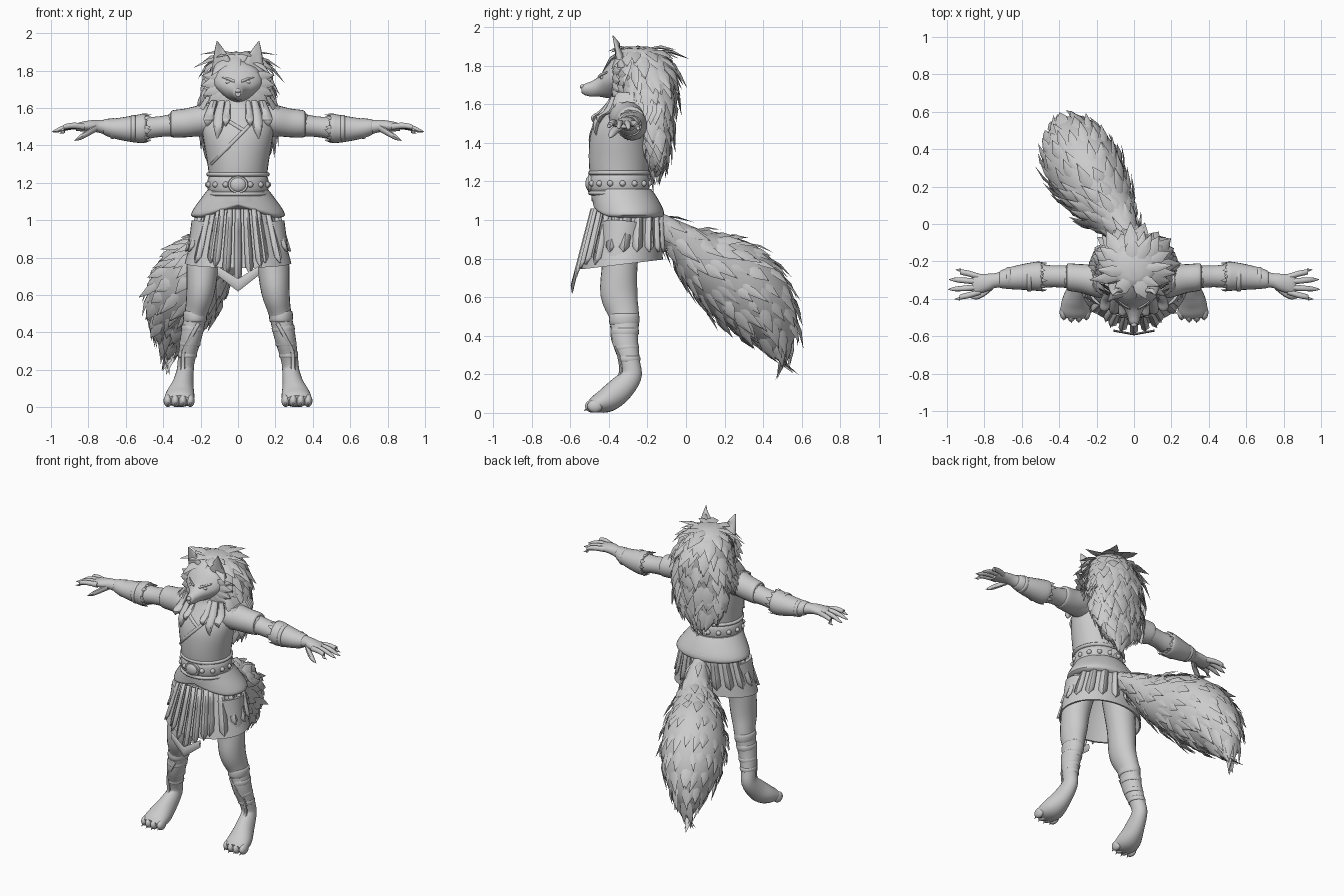
import bpy, bmesh, random
from math import sin, cos, pi, radians
from mathutils import Vector as V
from mathutils.bvhtree import BVHTree

random.seed(4)
old = bpy.data.objects.get("Cube")
if old:
    bpy.data.objects.remove(old)

grey = bpy.data.materials.new("plain grey")
grey.use_nodes = True
grey.diffuse_color = (0.6, 0.6, 0.6, 1)
grey.node_tree.nodes["Principled BSDF"].inputs["Base Color"].default_value = (0.6, 0.6, 0.6, 1)
parts = []
X, Y, Z = V((1, 0, 0)), V((0, 1, 0)), V((0, 0, 1))


def finish(name, bm, mirror=False, thick=0):
    bmesh.ops.recalc_face_normals(bm, faces=bm.faces)
    me = bpy.data.meshes.new(name)
    bm.to_mesh(me)
    bm.free()
    me.materials.append(grey)
    ob = bpy.data.objects.new(name, me)
    bpy.context.collection.objects.link(ob)
    if thick:
        ob.modifiers.new("Thickness", 'SOLIDIFY').thickness = thick
    if mirror:
        ob.modifiers.new("Mirror", 'MIRROR')
    parts.append(ob)
    return ob


def spline(rows, sub):
    # Catmull-Rom through rows of (x, y, z, radius u, radius v)
    out = []
    for i in range(len(rows) - 1):
        p, q = rows[i], rows[i + 1]
        o, r = rows[max(i - 1, 0)], rows[min(i + 2, len(rows) - 1)]
        for k in range(sub):
            t = k / sub
            out.append([b + t * (c - a + t * (2*a - 5*b + 4*c - d + t * (3*b - 3*c + d - a))) / 2
                        for a, b, c, d in zip(o, p, q, r)])
    return out + [list(rows[-1])]


def loft(name, rows, axis='Z', n=24, sub=4, mirror=False, mod=None):
    # tube of elliptical rings; axis T follows the path
    bm, rings = bmesh.new(), []
    path = spline(rows, sub)
    for i, r in enumerate(path):
        if axis == 'T':
            t = V(path[min(i + 1, len(path) - 1)][:3]) - V(path[max(i - 1, 0)][:3])
            v = t.cross(X).normalized()
            u = v.cross(t).normalized()
        else:
            u, v = {'X': (Y, Z), 'Y': (X, Z), 'Z': (X, Y)}[axis]
        ring = []
        for k in range(n):
            a = 2 * pi * k / n
            p = V(r[:3]) + u * cos(a) * max(r[3], .001) + v * sin(a) * max(r[4], .001)
            ring.append(mod(p) if mod else p)
        rings.append([bm.verts.new(p) for p in ring])
    for a, b in zip(rings, rings[1:]):
        for k in range(n):
            bm.faces.new((a[k], a[k - 1], b[k - 1], b[k]))
    bm.faces.new(rings[0])
    bm.faces.new(rings[-1])
    pts = [[v.co.copy() for v in ring] for ring in rings]
    return finish(name, bm, mirror), pts


def band(name, c, axis, a, b, h, mirror=False):
    # rounded hoop or cuff
    d = {'X': X, 'Y': Y, 'Z': Z}[axis]
    rows = [(*(V(c) + d * h * t), a * s, b * s) for t, s in
            ((-.5, .9), (-.4, .99), (0, 1.03), (.4, .99), (.5, .9))]
    return loft(name, rows, axis, sub=2, mirror=mirror)


def ball(name, c, size, mirror=False):
    bm = bmesh.new()
    bmesh.ops.create_uvsphere(bm, u_segments=16, v_segments=10, radius=1)
    bmesh.ops.scale(bm, vec=size, verts=bm.verts)
    bmesh.ops.translate(bm, vec=c, verts=bm.verts)
    return finish(name, bm, mirror)


def tuft(bm, p, d, n, length, w):
    # ridged, pointed lock of fur
    d = d.normalized()
    s = d.cross(n).normalized()
    n = s.cross(d)
    mid = p + d * length * .45 + n * w * .12
    l0, r0, m0 = p - s * w * .35, p + s * w * .35, p + n * w * .1
    l1, r1, m1 = mid - s * w * .5, mid + s * w * .5, mid + n * w * .2
    tip = p + d * length
    l0, r0, m0, l1, r1, m1, tip = [bm.verts.new(q) for q in (l0, r0, m0, l1, r1, m1, tip)]
    for f in ((l0, m0, m1, l1), (m0, r0, r1, m1), (l1, m1, tip), (m1, r1, tip),
              (l0, l1, r1, r0), (l1, tip, r1), (l0, r0, m0)):
        bm.faces.new(f)


def fur(name, rings, step, count, length, width, flare, mirror=False, keep=lambda p: True):
    # rows of overlapping locks flowing along a loft
    bm = bmesh.new()
    for i in range(1, len(rings) - 1, step):
        ring, nxt = rings[i], rings[i + 1]
        mid = sum(ring, V()) / len(ring)
        size = sum((p - mid).length for p in ring) / len(ring)
        m = max(5, int(count * min(1, size / .15)))
        for k in range(m):
            j = int((k + random.random() * .8 + .5 * (i // step % 2)) / m * len(ring)) % len(ring)
            p = ring[j]
            side = (ring[j - 1] - ring[(j + 1) % len(ring)]).normalized()
            flow = (nxt[j] - p).normalized()
            out = side.cross(flow).normalized()
            if out.dot(p - mid) < 0:
                out = -out
            if keep(p):
                d = flow + out * flare * random.uniform(.3, 1.5) + side * random.uniform(-.2, .2)
                tuft(bm, p - out * .01, d, out, length * random.uniform(.7, 1.25), width * random.uniform(.7, 1.2))
    return finish(name, bm, mirror)


# Torso and neck
torso, _ = loft("tunic_body", [
    (0, -.34, 1.1, .17, .15), (0, -.345, 1.2, .155, .15), (0, -.347, 1.3, .163, .157),
    (0, -.345, 1.42, .183, .155), (0, -.335, 1.5, .19, .14), (0, -.325, 1.57, .16, .105),
    (0, -.33, 1.63, .08, .07), (0, -.33, 1.72, .075, .07)], n=32)
tree = BVHTree.FromPolygons([v.co for v in torso.data.vertices], [p.vertices for p in torso.data.polygons])


def chest(x, z):
    return tree.ray_cast(V((x, -1, z)), Y)[0]


def trim(name, x0, z0, x1, z1, w):
    pts = [chest(x0 + (x1 - x0) * t / 8, z0 + (z1 - z0) * t / 8) for t in range(9)]
    loft(name, [(*p, w, .007) for p in pts], 'T', n=10, sub=2)


trim("tunic_overlap", .11, 1.56, -.14, 1.3, .01)
trim("tunic_collar", -.1, 1.56, .03, 1.48, .01)

# Belt, studs and buckle
for nm, z, h, g in (("belt", 1.19, .1, 0), ("belt_lower_rim", 1.14, .025, .005), ("belt_upper_rim", 1.245, .025, .005)):
    band(nm, (0, -.345, z), 'Z', .16 + g, .153 + g, h)
for k in range(14):
    a = -pi / 2 + (k + 1) * 2 * pi / 15
    ball("belt_stud", (.162 * cos(a), -.345 + .155 * sin(a), 1.19), (.016, .016, .016))
ball("buckle", (0, -.5, 1.19), (.045, .022, .04))
loft("buckle_ring", [(0, -.49, 1.19, .055, .048), (0, -.508, 1.19, .052, .045)], 'Y', sub=1)


# Hip cloth with a raised front edge
def lift(p):
    f = max(0, 1 - abs(p.x) / .2) * (p.y < -.3) * max(0, 1.12 - p.z)
    return p + Z * f * .6


loft("hip_cloth", [(0, -.335, 1.16, .165, .155), (0, -.32, 1.12, .195, .168), (0, -.302, 1.06, .238, .182),
                   (0, -.298, 1.025, .25, .183), (0, -.3, 1.01, .22, .165)], n=40, sub=3, mod=lift)

# Hollow skirt, lower at the front
skirt = [(0, -.30, 1.06, .2, .165), (0, -.315, .92, .245, .19), (0, -.33, .77, .285, .21),
         (0, -.33, .77, .275, .2), (0, -.315, .9, .235, .18), (0, -.3, 1.0, .2, .15)]
loft("skirt", skirt, n=48, sub=1, mod=lambda p: p + Z * .12 * (p.y + .33) * (p.z < .8))


def strap(name, ang, t1, w, gap):
    # pointed strip lying on the skirt
    bm, prev = bmesh.new(), None
    side = V((-sin(ang), cos(ang), 0))
    out = V((cos(ang), sin(ang), 0))
    for t, s in ((0, .7), (.3, .85), (.65, 1), (.88, 1), (1, .03)):
        q = t * t1
        p = V(((.2 + .085 * q) * cos(ang), -.30 - .03 * q + (.165 + .045 * q) * sin(ang), 1.06 - .29 * q)) + out * gap
        row = [bm.verts.new(p + side * w * s * f + out * h) for f, h in ((-.5, -.004), (0, .008), (.5, -.004))]
        for i in range(2 if prev else 0):
            bm.faces.new((prev[i], prev[i + 1], row[i + 1], row[i]))
        prev = row
    finish(name, bm, thick=.008)


for k in range(18):
    a = -pi / 2 + (k + .5) * 2 * pi / 18
    if sin(a) > -.9:
        strap("skirt_strap", a, 1.0 if sin(a) < -.4 else .78, .055, .01)
for k, t in ((-2, 1.08), (-1, 1.22), (0, 1.38), (1, 1.22), (2, 1.08)):
    strap("front_strap", -pi / 2 + k * .2, t, .044, .022)
loft("front_panel_point", [(-.11, -.57, .73, .006, .025), (0, -.59, .652, .006, .034), (.11, -.57, .73, .006, .025)],
     'X', n=8, sub=1)

# Legs with raised hocks
loft("legs", [(.15, -.33, .98, .1, .11), (.185, -.343, .78, .088, .093), (.2, -.348, .62, .076, .096),
              (.225, -.32, .5, .06, .077), (.25, -.316, .38, .057, .068), (.275, -.29, .26, .046, .052),
              (.283, -.285, .19, .046, .055), (.295, -.345, .118, .058, .067), (.308, -.41, .067, .076, .064),
              (.315, -.47, .045, .078, .045), (.317, -.5, .037, .06, .027)], 'T', mirror=True)
for k in range(4):
    x = .255 + k * .04
    y = -.5 + .012 * abs(k - 1.5)
    ball("toes", (x, y + .01, .035), (.023, .04, .034), True)
    loft("toe_claws", [(x, y - .015, .03, .009, .012), (x, y - .035, .01, .001, .001)], 'Y', n=8, sub=2, mirror=True)

# Leg wraps
for x, y, z, a, b, h in ((.23, -.32, .485, .062, .077, .06), (.242, -.317, .42, .06, .071, .04),
                         (.257, -.308, .34, .055, .063, .03), (.27, -.295, .28, .05, .057, .03)):
    band("leg_wraps", (x, y, z), 'Z', a, b, h, True)
straps = [(.21, -.385, .45, .012, .008), (.25, -.38, .38, .012, .008), (.29, -.35, .3, .012, .008),
          (.295, -.34, .2, .012, .01), (.3, -.4, .135, .012, .008)]
loft("leg_straps", straps, 'T', n=8, mirror=True)

# Arms, sleeves and bracers
loft("arms", [(.1, -.32, 1.53, .08, .08), (.2, -.305, 1.525, .08, .078), (.3, -.285, 1.515, .066, .066),
              (.42, -.28, 1.5, .058, .055), (.52, -.28, 1.49, .064, .062), (.62, -.285, 1.487, .06, .055),
              (.73, -.3, 1.5, .04, .036), (.78, -.312, 1.504, .046, .031),
              (.84, -.322, 1.5, .052, .025), (.865, -.324, 1.496, .045, .018)], 'X', mirror=True)
_, sleeve = loft("sleeves", [(.14, -.315, 1.535, .085, .075), (.2, -.305, 1.533, .088, .082), (.28, -.292, 1.52, .077, .077),
                             (.35, -.284, 1.515, .073, .072), (.36, -.284, 1.514, .062, .06)], 'X', mirror=True)
fur("sleeve_frays", sleeve[-5:], 2, 26, .04, .03, .15, True)
_, bracer = loft("bracers", [(.49, -.28, 1.492, .06, .06), (.5, -.28, 1.492, .078, .078), (.55, -.28, 1.488, .074, .073),
                             (.65, -.288, 1.489, .061, .056), (.71, -.295, 1.497, .048, .044),
                             (.72, -.297, 1.498, .038, .034)], 'X', mirror=True)
fur("bracer_frays", bracer[6:1:-1], 2, 26, .04, .028, .25, True)
for x, r in ((.56, .073), (.67, .056)):
    band("bracer_ties", (x, -.287, 1.49), 'X', r, r * .97, .025, True)

# Fingers, thumb and claws
for k, end in enumerate((.95, .985, .98, .945)):
    y, dy = -.362 + k * .026, (k - 1.5) * .012
    loft("fingers", [(.82, y, 1.5, .016, .018), (.88, y + dy, 1.506 - k * .002, .016, .016),
                     (.93, y + dy * 1.6, 1.498 - k * .003, .014, .014), (end - .02, y + dy * 2, 1.487 - k * .004, .011, .01),
                     (end + .01, y + dy * 2.2, 1.477 - k * .004, .001, .001)], 'X', n=10, sub=3, mirror=True)
loft("thumbs", [(.755, -.325, 1.495, .025, .022), (.8, -.365, 1.468, .021, .019), (.84, -.385, 1.445, .018, .016),
                (.875, -.395, 1.425, .001, .001)], 'X', n=10, mirror=True)

# Head and muzzle, narrowing to the jaw
loft("head", [(0, -.2, 1.74, .09, .08), (0, -.3, 1.745, .13, .11), (0, -.37, 1.735, .13, .105),
              (0, -.41, 1.716, .104, .083), (0, -.45, 1.693, .062, .053), (0, -.49, 1.68, .042, .04),
              (0, -.525, 1.677, .032, .029), (0, -.542, 1.677, .018, .016)], 'Y',
     mod=lambda p: V((p.x * (1 - 4 * max(0, 1.72 - p.z)), p.y, p.z)))
ball("nose", (0, -.537, 1.692), (.017, .014, .012))
ball("eyes", (.052, -.435, 1.738), (.016, .01, .009), True)
loft("brows", [(.02, -.452, 1.742, .006, .01), (.05, -.438, 1.755, .007, .008), (.085, -.41, 1.766, .005, .005)],
     'X', n=10, mirror=True)
loft("ears", [(.08, -.33, 1.79, .06, .035), (.083, -.345, 1.84, .052, .028), (.097, -.363, 1.9, .03, .017),
              (.112, -.386, 1.958, .002, .002)], n=16, mirror=True,
     mod=lambda p: p + Y * .016 * max(0, 1 - abs(p.x - .09) / .035) * (p.y < -.35))

# Cheek fur
bm = bmesh.new()
for k in range(6):
    for j in range(3):
        a = radians(22 - k * 17 - j * 6)
        p = V((.09 * cos(a), -.38 + j * .03, 1.735 + .08 * sin(a)))
        tuft(bm, p, V((cos(a), .35, sin(a) - .3)), V((cos(a) * .7, -1, 0)), .12 - j * .012, .06)
finish("cheek_fur", bm, True)

# Mane falling down the back
_, mane = loft("mane", [(0, -.25, 1.9, .04, .05), (0, -.235, 1.87, .115, .11), (0, -.207, 1.78, .158, .138),
                        (0, -.197, 1.66, .182, .136), (0, -.172, 1.53, .185, .092), (0, -.158, 1.42, .168, .066),
                        (0, -.155, 1.35, .13, .05), (0, -.155, 1.29, .06, .025)], n=40)
fur("mane_locks", mane, 2, 20, .15, .07, .25, keep=lambda p: p.y > -.37)

# Locks hanging over the chest and shoulders
for x, z0, z1, w in ((.06, 1.64, 1.5, .02), (.1, 1.64, 1.43, .026), (.15, 1.64, 1.5, .026)):
    y = chest(min(x, .13), 1.5).y
    loft("front_locks", [(x * .85, -.37, z0, w * .7, w * .7), (x, y + .04, 1.57, w, w),
                         (x * 1.05, y - .012, (z1 + 1.57) / 2, w, w * .7), (x * 1.1, y - .01, z1, .001, .001)],
         n=8, mirror=True)
bm = bmesh.new()
for k in range(9):
    a = radians(-10 + k * 11)
    for j in range(2):
        p = V((.1 + .05 * j + .06 * cos(a), -.34 + .024 * k, 1.66 - .05 * j))
        tuft(bm, p, V((.45, -.1, -1)), V((1, -.5, .4)), .13, .07)
finish("shoulder_fur", bm, True)

# Bushy tail swept to the right
_, tail = loft("tail", [(0, -.16, 1.01, .04, .04), (-.06, -.03, .9, .085, .09), (-.14, .09, .795, .145, .155),
                        (-.24, .25, .69, .195, .21), (-.31, .38, .555, .185, .19), (-.35, .465, .41, .11, .12),
                        (-.37, .5, .28, .012, .012)], 'T', n=40)
fur("tail_locks", tail, 2, 20, .15, .055, .2)

# Smooth shading with sharp creases
bpy.ops.object.select_all(action='DESELECT')
for ob in parts:
    ob.select_set(True)
bpy.context.view_layer.objects.active = parts[0]
bpy.ops.object.shade_smooth_by_angle(angle=radians(42))
